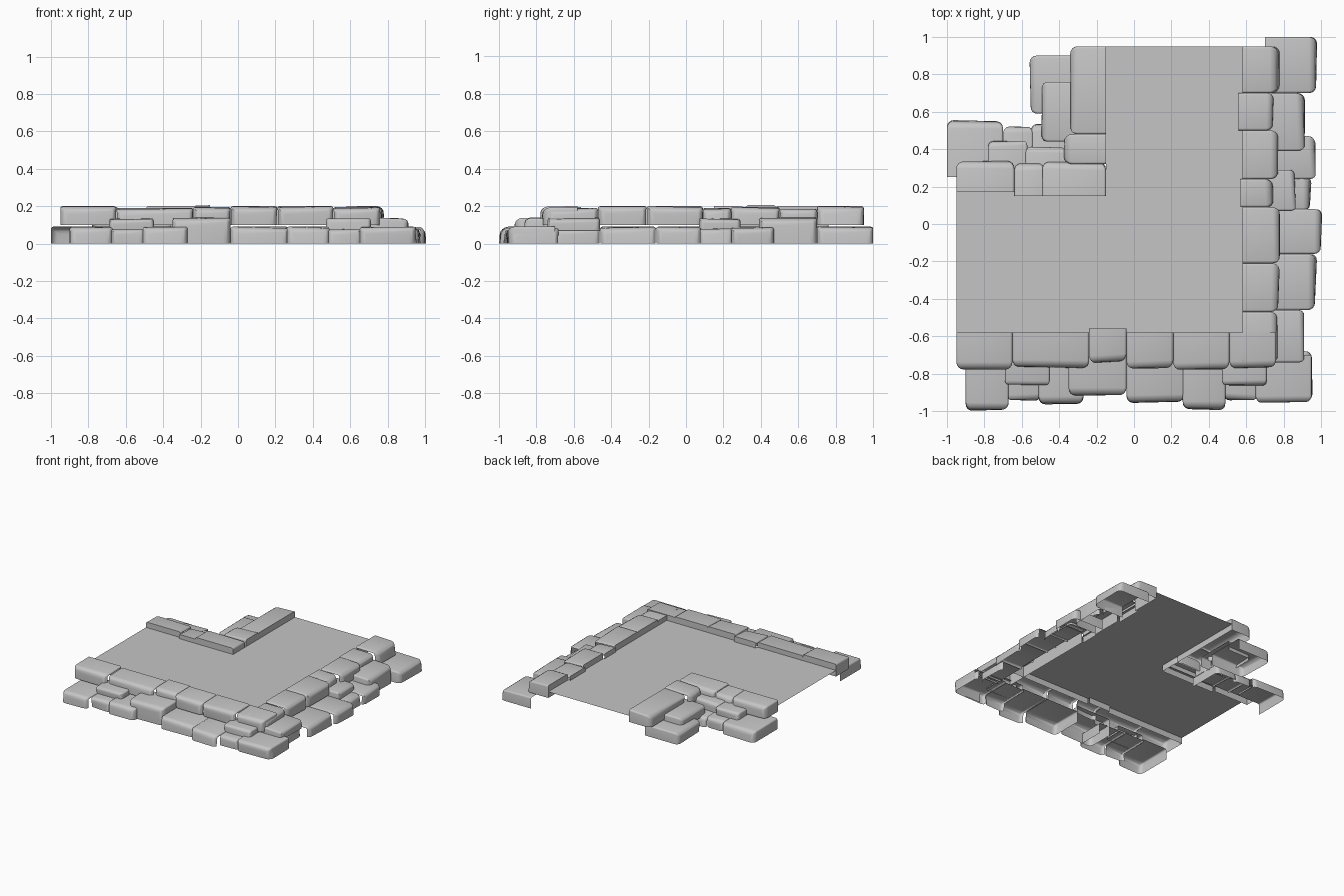
import bpy, bmesh, math, random
from mathutils import Vector

random.seed(4)
if "Cube" in bpy.data.objects:
    bpy.data.objects.remove(bpy.data.objects["Cube"], do_unlink=True)

grey = bpy.data.materials.new("stone grey")
grey.use_nodes = True
grey.diffuse_color = (0.56, 0.56, 0.56, 1)
grey.node_tree.nodes["Principled BSDF"].inputs["Base Color"].default_value = (0.56, 0.56, 0.56, 1)


def finish(name, bm):
    mesh = bpy.data.meshes.new(name)
    bm.to_mesh(mesh)
    bm.free()
    mesh.materials.append(grey)
    obj = bpy.data.objects.new(name, mesh)
    bpy.context.collection.objects.link(obj)
    return obj


def stone(name, x0, x1, y0, y1, z0, z1, out, hollow_back, joined):
    """Open-bottomed block, worn round on the side facing `out`.
    `joined` lists the end directions left open against a neighbour."""
    out = Vector(out)
    bm = bmesh.new()
    bmesh.ops.create_cube(bm, size=1)
    centre = Vector(((x0 + x1) / 2, (y0 + y1) / 2, (z0 + z1) / 2))
    size = Vector((x1 - x0, y1 - y0, z1 - z0))
    for v in bm.verts:
        outer, top = v.co.dot(out) > 0, v.co.z > 0
        v.co = centre + Vector(a * b for a, b in zip(v.co, size))
        if outer:
            v.co -= out * random.uniform(0, 0.015)
            if top:
                v.co.z -= random.uniform(0, 0.01)
    bm.normal_update()
    gone = [f for f in bm.faces if f.normal.z < -0.7
            or (hollow_back and f.normal.dot(out) < -0.7)]
    bmesh.ops.delete(bm, geom=gone, context='FACES')
    # Round every edge that borders the outward face
    edges = [e for e in bm.edges if len(e.link_faces) == 2
             and any(f.normal.dot(out) > 0.7 for f in e.link_faces)]
    bmesh.ops.bevel(bm, geom=edges, offset=min(0.04, (z1 - z0) * 0.4),
                    segments=4, profile=0.5, affect='EDGES', clamp_overlap=True)
    # Soften the end edges of the top a little
    ends = [e for e in bm.edges if len(e.link_faces) == 2 and e.calc_face_angle(0) > 1
            and all(v.co.z > z0 + (z1 - z0) * 0.7 for v in e.verts)
            and abs((e.verts[0].co - e.verts[1].co).normalized().dot(out)) > 0.7]
    if ends:
        bmesh.ops.bevel(bm, geom=ends, offset=0.012, segments=3, profile=0.5,
                        affect='EDGES', clamp_overlap=True)
    # Leave touching ends open
    bm.normal_update()
    hidden = [f for f in bm.faces if any(f.normal.dot(Vector(d)) > 0.97 for d in joined)]
    bmesh.ops.delete(bm, geom=hidden, context='FACES')
    obj = finish(name, bm)
    bpy.ops.object.select_all(action='DESELECT')
    obj.select_set(True)
    bpy.context.view_layer.objects.active = obj
    bpy.ops.object.shade_smooth_by_angle(angle=math.radians(40))


def course(name, out, stones, z0, hollow_back):
    """Row of stones: start, end, inner edge, outer edge, top height."""
    low, high = (LEFT, RIGHT) if out[1] else (FRONT, BACK)
    for i, (a, b, inner, outer, top) in enumerate(stones):
        lo, hi = sorted((inner, outer))
        spans = (a, b, lo, hi) if out[1] else (lo, hi, a, b)
        joined = []
        for j, direction in ((i - 1, low), (i + 1, high)):
            if 0 <= j < len(stones):
                other = stones[j]
                gap = other[0] - b if j > i else a - other[1]
                if gap < 0.01 and abs(other[4] - top) < 0.03:
                    joined.append(direction)
        stone(f"{name}_{i + 1}", *spans, z0, top, out, hollow_back, joined)


FRONT, RIGHT, BACK, LEFT = (0, -1, 0), (1, 0, 0), (0, 1, 0), (-1, 0, 0)

# Paved floor, notched at the back corner
bm = bmesh.new()
outline = [(-.95, -.58), (.58, -.58), (.58, .95), (-.15, .95), (-.15, .17), (-.95, .17)]
bm.faces.new([bm.verts.new((x, y, 0.15)) for x, y in outline])
finish("floor", bm)

# Front wall
course("front_top_stone", FRONT, [
    (-.95, -.65, -.58, -.78, .2), (-.65, -.24, -.58, -.775, .19),
    (-.24, -.04, -.56, -.745, .195), (-.04, .21, -.58, -.78, .2),
    (.21, .51, -.58, -.785, .2), (.51, .76, -.58, -.775, .195)], .1, False)
course("front_middle_stone", FRONT, [
    (-.69, -.45, -.72, -.87, .135), (.47, .71, -.72, -.87, .135)], .075, True)
course("front_base_stone", FRONT, [
    (-.9, -.67, -.7, -1, .09), (-.68, -.5, -.7, -.95, .08),
    (-.51, -.27, -.72, -.97, .09), (-.35, -.04, -.7, -.92, .14),
    (-.04, .27, -.7, -.96, .09), (.26, .49, -.7, -1, .09),
    (.48, .66, -.7, -.95, .08), (.65, .95, -.7, -.96, .09)], 0, True)

# Right wall
course("right_top_stone", RIGHT, [
    (-.74, -.47, .58, .77, .19), (-.47, -.21, .58, .78, .2),
    (-.21, .09, .58, .785, .2), (.09, .24, .57, .75, .19),
    (.24, .5, .58, .775, .195), (.5, .7, .56, .75, .185),
    (.7, .95, .58, .78, .2)], .1, False)
course("right_middle_stone", RIGHT, [
    (-.74, -.46, .7, .92, .14), (.07, .29, .7, .87, .135)], .07, True)
course("right_base_stone", RIGHT, [
    (-.94, -.68, .7, .96, .085), (-.7, -.46, .7, .91, .08),
    (-.46, -.16, .7, .98, .09), (-.16, .08, .7, 1.01, .09),
    (.07, .25, .7, .95, .08), (.24, .47, .7, .98, .09),
    (.39, .7, .7, .92, .14), (.7, 1, .7, .98, .09)], 0, True)

# Inner corner wall, facing back and left
course("corner_back_top_stone", BACK, [
    (-.95, -.64, .17, .345, .195), (-.64, -.48, .15, .33, .185),
    (-.49, -.15, .15, .34, .2)], .1, False)
course("corner_left_top_stone", LEFT, [
    (.32, .48, -.15, -.38, .205), (.48, .95, -.15, -.345, .2)], .1, False)
course("corner_back_middle_stone", BACK, [
    (-.78, -.57, .28, .45, .14), (-.58, -.36, .28, .42, .15)], .075, True)
course("corner_left_middle_stone", LEFT, [(.44, .76, -.28, -.5, .14)], .06, True)
course("corner_back_base_stone", BACK, [
    (-1, -.7, .25, .56, .09), (-.7, -.54, .25, .53, .085),
    (-.55, -.36, .25, .54, .08)], 0, True)
course("corner_left_base_stone", LEFT, [(.59, .9, -.26, -.56, .09)], 0, True)
